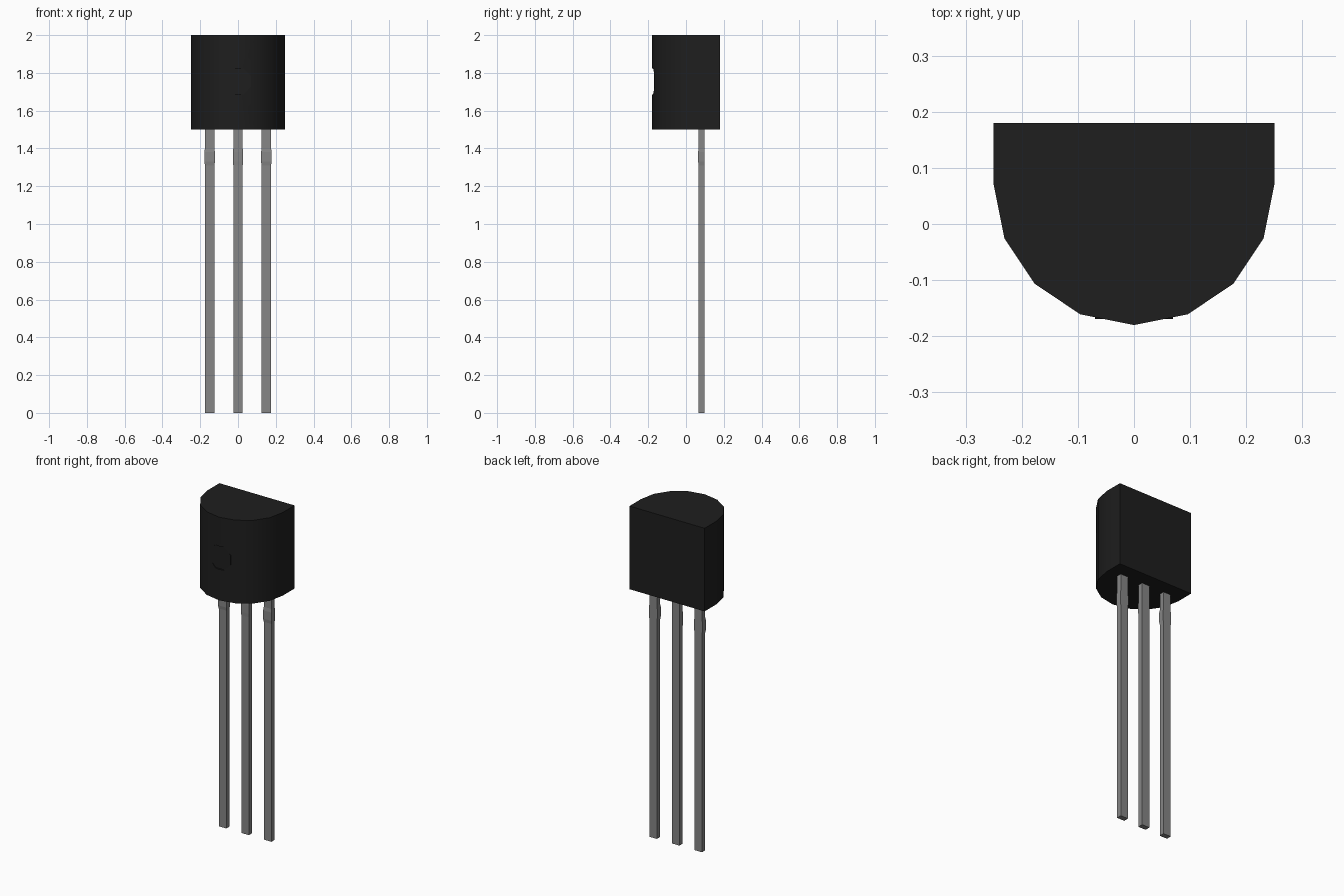
import bpy, bmesh, math
from mathutils import Matrix

if "Cube" in bpy.data.objects:
    bpy.data.objects.remove(bpy.data.objects["Cube"])


def material(name, color):
    m = bpy.data.materials.new(name)
    m.diffuse_color = color
    m.use_nodes = True
    m.node_tree.nodes["Principled BSDF"].inputs["Base Color"].default_value = m.diffuse_color
    return m


BLACK = material("black_plastic", (0.013, 0.013, 0.013, 1))
METAL = material("lead_metal", (0.24, 0.24, 0.24, 1))


def loft(name, rings, mat):
    """Solid through equal-length rings of points, capped at both ends."""
    bm = bmesh.new()
    loops = [[bm.verts.new(p) for p in ring] for ring in rings]
    n = len(loops[0])
    for a, b in zip(loops, loops[1:]):
        for i in range(n):
            j = (i + 1) % n
            bm.faces.new((a[i], a[j], b[j], b[i]))
    bm.faces.new(loops[0][::-1])
    bm.faces.new(loops[-1])
    bmesh.ops.recalc_face_normals(bm, faces=bm.faces[:])
    me = bpy.data.meshes.new(name)
    bm.to_mesh(me)
    bm.free()
    ob = bpy.data.objects.new(name, me)
    bpy.context.collection.objects.link(ob)
    me.materials.append(mat)
    return ob


def octagon(radius, y):
    return [(radius * math.cos(a), y, 1.755 + radius * math.sin(a))
            for a in (math.radians(22.5 + 45 * i) for i in range(8))]


# D-shaped body
arc = [(0.25 * math.cos(a), 0.07 - 0.25 * math.sin(a))
       for a in (math.pi * i / 8 for i in range(9))]
profile = arc + [(-0.25, 0.18), (0.25, 0.18)]
body = loft("body", [[(x, y, z) for x, y in profile] for z in (1.5, 2.0)], BLACK)

# shallow round mould mark on the curved front
cutter = loft("mark_cutter", [octagon(0.075, -0.25), octagon(0.075, -0.169)], BLACK)
cutter.hide_render = True
cutter.hide_viewport = True
mod = body.modifiers.new("mould_mark", 'BOOLEAN')
mod.operation = 'DIFFERENCE'
mod.solver = 'EXACT'
mod.object = cutter
loft("mould_mark_floor", [octagon(0.075, -0.15), octagon(0.075, -0.169)], BLACK)

bpy.context.view_layer.objects.active = body
body.select_set(True)
bpy.ops.object.shade_smooth_by_angle(angle=math.radians(30))


# three flat leads, the outer two with a slight swelling below the body
def lead(name, x, swell):
    rings = []
    for z, s in ((0, 0), (1.31, 0), (1.33, swell), (1.38, swell), (1.4, 0), (1.52, 0)):
        w, front, back = 0.025 + s, 0.067 - s, 0.098
        rings.append([(x - w, front, z), (x + w, front, z),
                      (x + w, back, z), (x - w, back, z)])
    loft(name, rings, METAL)


for name, x, swell in (("left_lead", -0.15, 0.003), ("middle_lead", 0, 0.001),
                       ("right_lead", 0.15, 0.003)):
    lead(name, x, swell)
